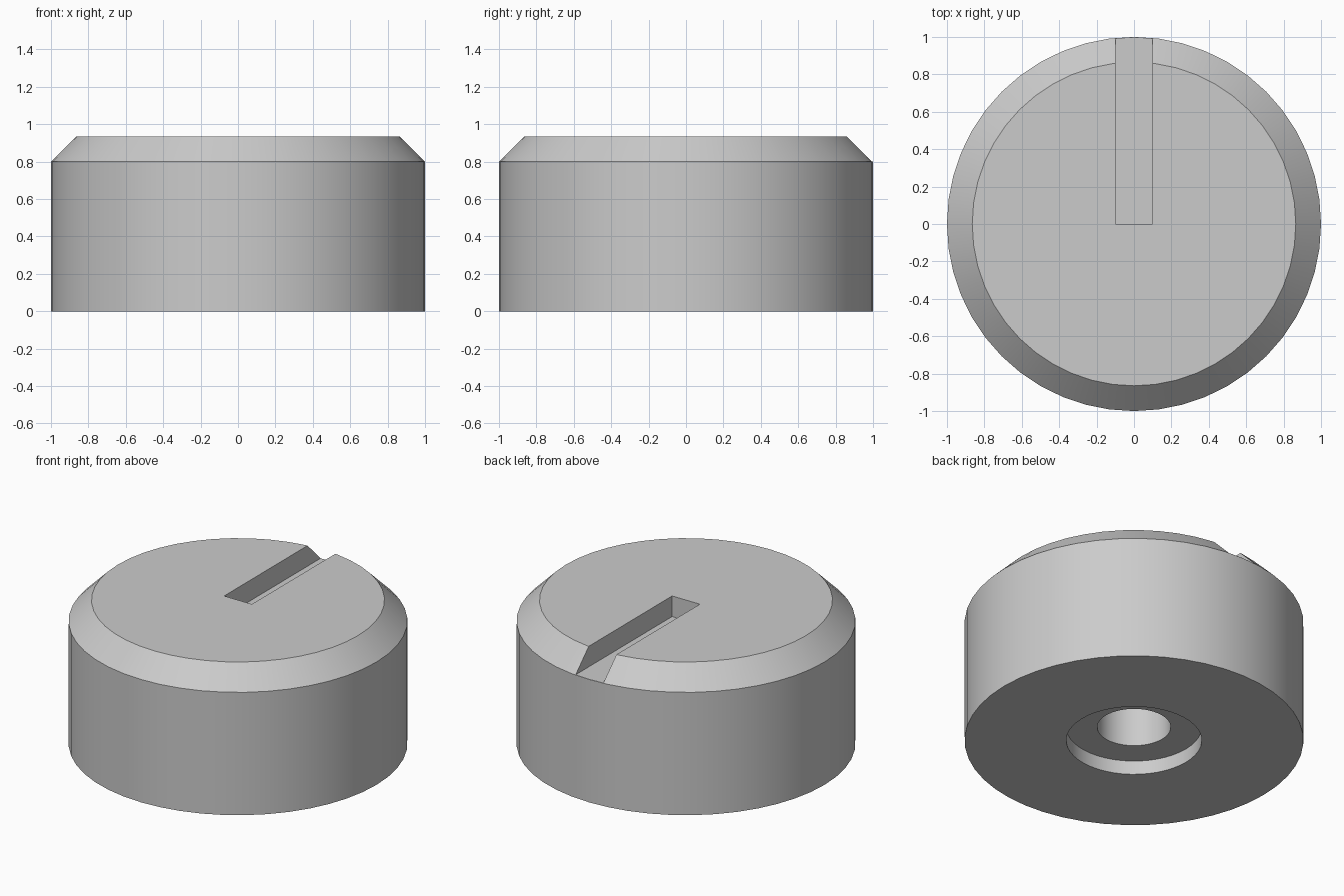
import bpy
import bmesh
from math import radians, tau

SEGMENTS = 48

cube = bpy.data.objects.get("Cube")
if cube:
    bpy.data.objects.remove(cube, do_unlink=True)

# Plain grey material
grey = bpy.data.materials.new("grey")
grey.use_nodes = True
colour = (0.6, 0.6, 0.6, 1)
grey.diffuse_color = colour
grey.node_tree.nodes["Principled BSDF"].inputs["Base Color"].default_value = colour


def add_object(name, bm):
    bmesh.ops.recalc_face_normals(bm, faces=bm.faces)
    mesh = bpy.data.meshes.new(name)
    bm.to_mesh(mesh)
    bm.free()
    mesh.materials.append(grey)
    obj = bpy.data.objects.new(name, mesh)
    bpy.context.collection.objects.link(obj)
    return obj


def lathe(name, profile):
    """Turn a (radius, height) profile around the z axis."""
    bm = bmesh.new()
    verts = [bm.verts.new((r, 0, z)) for r, z in profile]
    edges = [bm.edges.new(pair) for pair in zip(verts, verts[1:])]
    bmesh.ops.spin(bm, geom=verts + edges, cent=(0, 0, 0), axis=(0, 0, 1),
                   angle=tau, steps=SEGMENTS)
    bmesh.ops.remove_doubles(bm, verts=bm.verts, dist=0.0005)
    return add_object(name, bm)


def box(name, low, high):
    bm = bmesh.new()
    bmesh.ops.create_cube(bm, size=1)
    for v in bm.verts:
        v.co = [a + (b - a) * (c + 0.5) for a, b, c in zip(low, high, v.co)]
    return add_object(name, bm)


# Chamfered knob with a blind shaft hole and a recess in its underside
knob = lathe("knob_body", [
    (0, 0.67), (0.217, 0.67), (0.217, 0.09), (0.4, 0.09), (0.4, 0),
    (1, 0), (1, 0.8), (0.865, 0.935), (0, 0.935)])

# Pointer groove from the centre to the back rim
cutter = box("groove_cutter", (-0.1, 0, 0.801), (0.1, 1.2, 1.1))
cutter.hide_render = True
cut = knob.modifiers.new("pointer_groove", "BOOLEAN")
cut.operation = "DIFFERENCE"
cut.solver = "EXACT"
cut.object = cutter

bpy.ops.object.select_all(action="DESELECT")
knob.select_set(True)
bpy.context.view_layer.objects.active = knob
bpy.ops.object.modifier_apply(modifier=cut.name)
bpy.data.objects.remove(cutter, do_unlink=True)

# Smooth round walls with crisp edges
bpy.ops.object.shade_smooth_by_angle(angle=radians(25))
